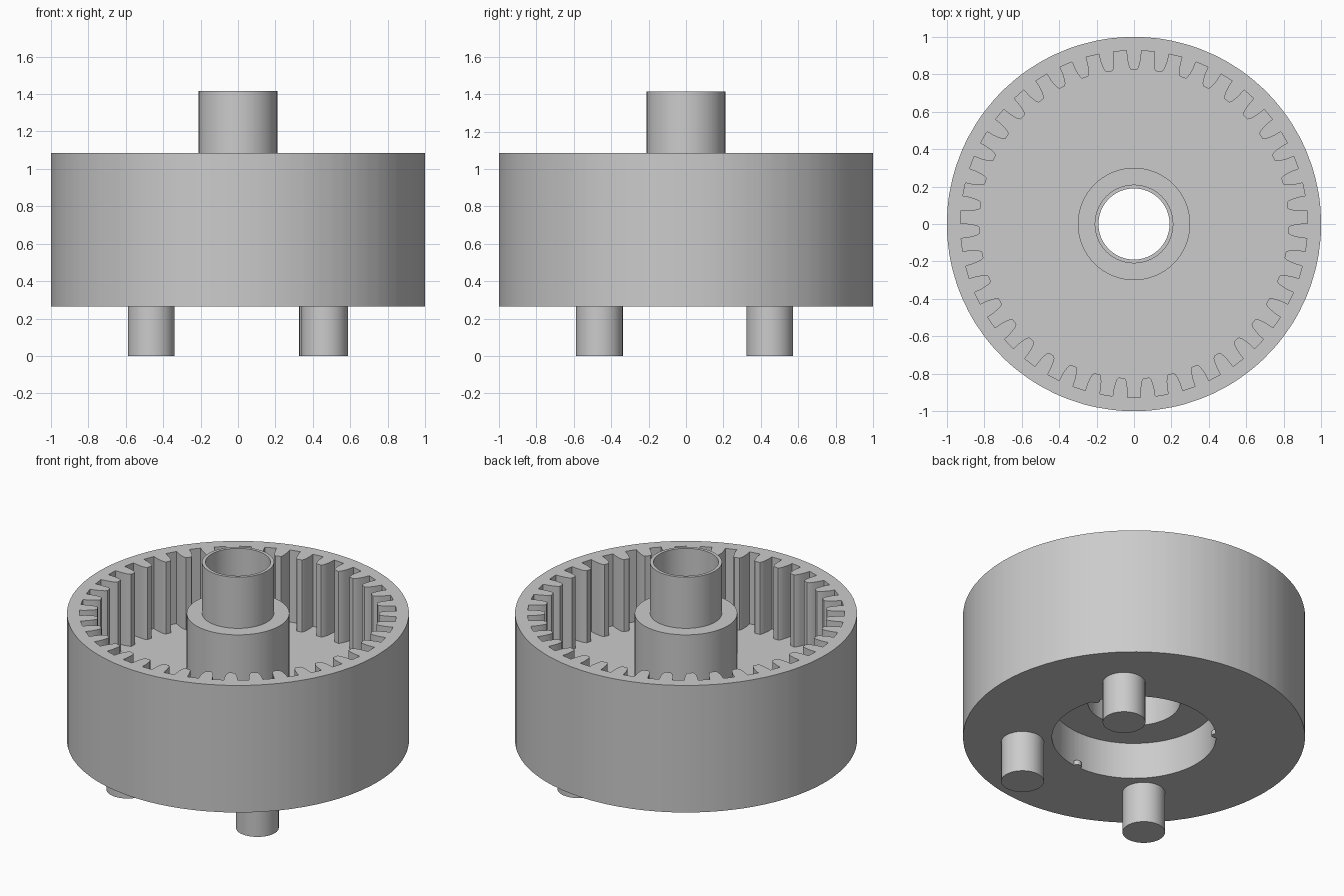
import bpy, bmesh, math

if "Cube" in bpy.data.objects:
    bpy.data.objects.remove(bpy.data.objects["Cube"])

TEETH = 39
# half of one internal tooth: (radius, half angle)
TOOTH = [(0.927, 0.043), (0.89, 0.042), (0.86, 0.037), (0.837, 0.03), (0.825, 0.02)]
Z_TOP, Z_BOTTOM, Z_FLOOR = 1.085, 0.265, 0.62


def finish(bm, name):
    bmesh.ops.recalc_face_normals(bm, faces=bm.faces)
    mesh = bpy.data.meshes.new(name)
    bm.to_mesh(mesh)
    bm.free()
    obj = bpy.data.objects.new(name, mesh)
    bpy.context.collection.objects.link(obj)
    bpy.context.view_layer.objects.active = obj
    bpy.ops.object.select_all(action='DESELECT')
    obj.select_set(True)
    bpy.ops.object.shade_smooth_by_angle(angle=math.radians(25))
    return obj


def cylinder(name, x, y, z, radius, height, segments):
    bm = bmesh.new()
    bmesh.ops.create_cone(bm, cap_ends=True, segments=segments, radius1=radius,
                          radius2=radius, depth=height)
    bmesh.ops.translate(bm, verts=bm.verts, vec=(x, y, z + height / 2))
    return finish(bm, name)


# ring gear housing: one watertight lathe whose inner wall radius follows the teeth
columns = []
for i in range(TEETH):
    mid = math.pi / 2 + i * 2 * math.pi / TEETH
    columns += [(mid - h, r) for r, h in TOOTH]
    columns += [(mid + h, r) for r, h in reversed(TOOTH)]

bm = bmesh.new()
rings = []
for angle, r_in in columns:
    section = [
        (r_in, Z_TOP), (1.0, Z_TOP), (1.0, Z_BOTTOM),          # rim and outer wall
        (0.48, Z_BOTTOM), (0.48, 0.5), (0.27, 0.5),            # underside recess
        (0.27, 1.05), (0.19, 1.05), (0.19, 1.415),             # bore
        (0.21, 1.415), (0.21, Z_TOP), (0.30, Z_TOP),           # tube and boss
        (0.30, Z_FLOOR), (r_in, Z_FLOOR),                      # floor
    ]
    c, s = math.cos(angle), math.sin(angle)
    rings.append([bm.verts.new((r * c, r * s, z)) for r, z in section])
for i, a in enumerate(rings):
    b = rings[(i + 1) % len(rings)]
    for j in range(len(a)):
        k = (j + 1) % len(a)
        bm.faces.new((a[j], b[j], b[k], a[k]))
finish(bm, "ring_gear_housing")

# three drive pins under the housing
for i, (x, y) in enumerate([(0.452, 0.448), (0.463, -0.463), (-0.463, -0.463)]):
    cylinder(f"drive_pin_{i + 1}", x, y, 0, 0.125, Z_BOTTOM, 40)

# small snap lugs on the recess wall, flush with the underside
for i, degrees in enumerate([22, 138, 274]):
    a = math.radians(degrees)
    cylinder(f"snap_lug_{i + 1}", 0.48 * math.cos(a), 0.48 * math.sin(a),
             Z_BOTTOM, 0.026, 0.03, 16)
